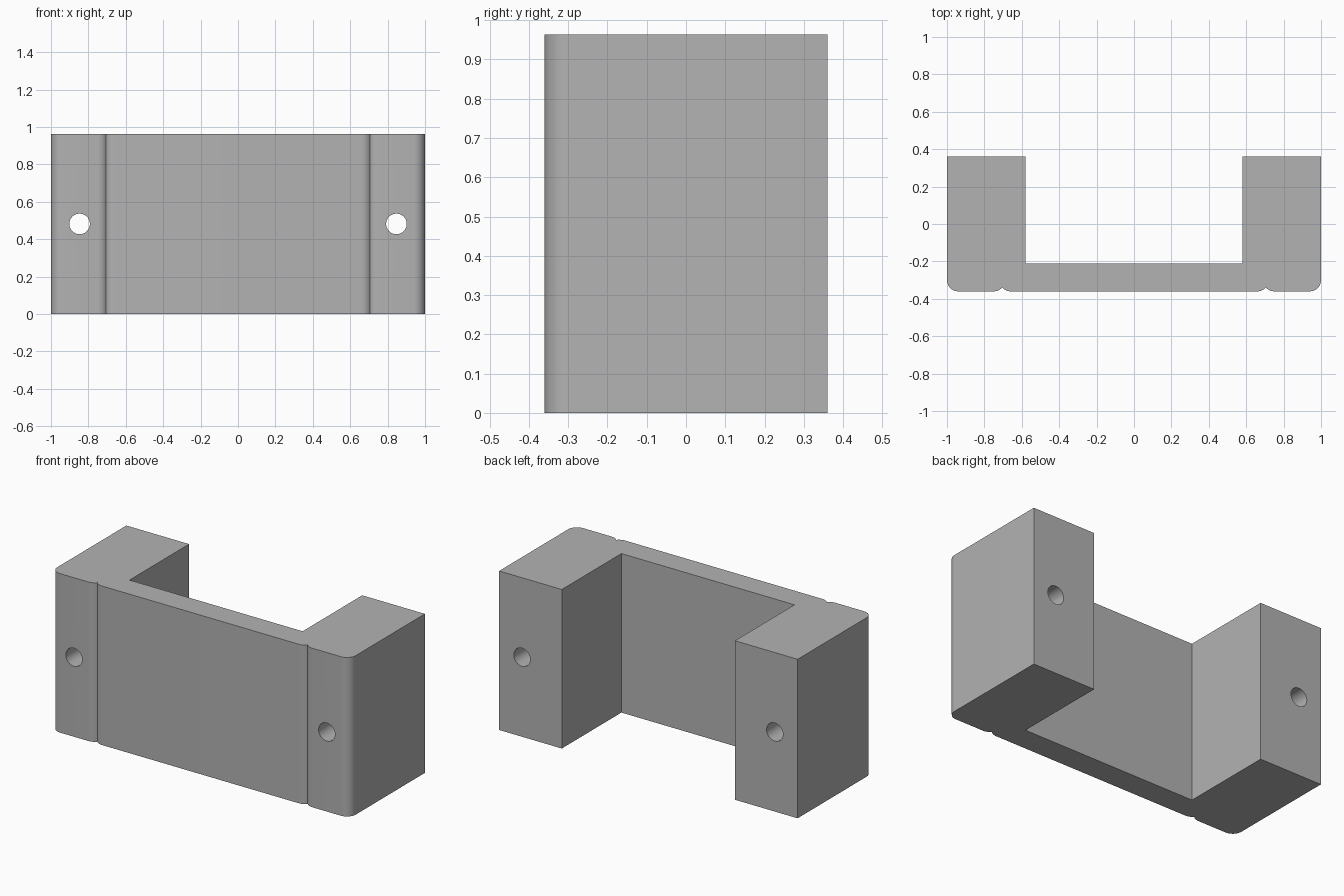
import bpy
import bmesh
from math import sin, cos, asin, pi, radians

default = bpy.data.objects.get("Cube")
if default:
    bpy.data.objects.remove(default, do_unlink=True)

HEIGHT = 0.963
HALF_DEPTH = 0.36
EDGE_R = 0.06        # rounding on front edges
GROOVE_X = 0.705
GROOVE_HALF = 0.045
HOLE_X = 0.847
HOLE_R = 0.055

grey = bpy.data.materials.new("plain grey")
grey.use_nodes = True
colour = (0.45, 0.45, 0.45, 1)
grey.diffuse_color = colour
grey.node_tree.nodes["Principled BSDF"].inputs["Base Color"].default_value = colour


def arc(cx, start, end, steps):
    """Points of a front-edge rounding; angles measured from straight forward."""
    cy = -HALF_DEPTH + EDGE_R
    angles = [start + (end - start) * i / steps for i in range(steps + 1)]
    return [(cx + EDGE_R * sin(a), cy - EDGE_R * cos(a)) for a in angles]


# Right half of the U-shaped outline, from the front centre round to the recess
lip = asin(GROOVE_HALF / EDGE_R)
half = arc(GROOVE_X - GROOVE_HALF, 0, lip, 8)
half += arc(GROOVE_X + GROOVE_HALF, -lip, 0, 8)[1:]
half += arc(1 - EDGE_R, 0, pi / 2, 12)
half += [(1, HALF_DEPTH), (0.58, HALF_DEPTH), (0.58, -0.21)]
outline = half + [(-x, y) for x, y in reversed(half)]

# Extrude the outline upwards
bm = bmesh.new()
base = bm.faces.new([bm.verts.new((x, y, 0)) for x, y in outline])
top = bmesh.ops.extrude_face_region(bm, geom=[base])["geom"]
bmesh.ops.translate(bm, vec=(0, 0, HEIGHT),
                    verts=[v for v in top if isinstance(v, bmesh.types.BMVert)])
bmesh.ops.recalc_face_normals(bm, faces=bm.faces)
mesh = bpy.data.meshes.new("bracket")
bm.to_mesh(mesh)
bm.free()
mesh.materials.append(grey)
bracket = bpy.data.objects.new("bracket", mesh)
bpy.context.collection.objects.link(bracket)

# Screw holes through both legs
for side in (-1, 1):
    bpy.ops.mesh.primitive_cylinder_add(
        vertices=48, radius=HOLE_R, depth=1,
        location=(side * HOLE_X, 0, HEIGHT / 2), rotation=(pi / 2, 0, 0))
    cutter = bpy.context.object
    cutter.name = "hole_cutter"
    cutter.hide_render = True
    cutter.data.materials.append(grey)
    cut = bracket.modifiers.new("screw hole", 'BOOLEAN')
    cut.operation = 'DIFFERENCE'
    cut.solver = 'EXACT'
    cut.object = cutter
    bpy.ops.object.select_all(action='DESELECT')
    bpy.context.view_layer.objects.active = bracket
    bracket.select_set(True)
    bpy.ops.object.modifier_apply(modifier=cut.name)
    bpy.data.objects.remove(cutter, do_unlink=True)

bpy.ops.object.shade_smooth_by_angle(angle=radians(30))
